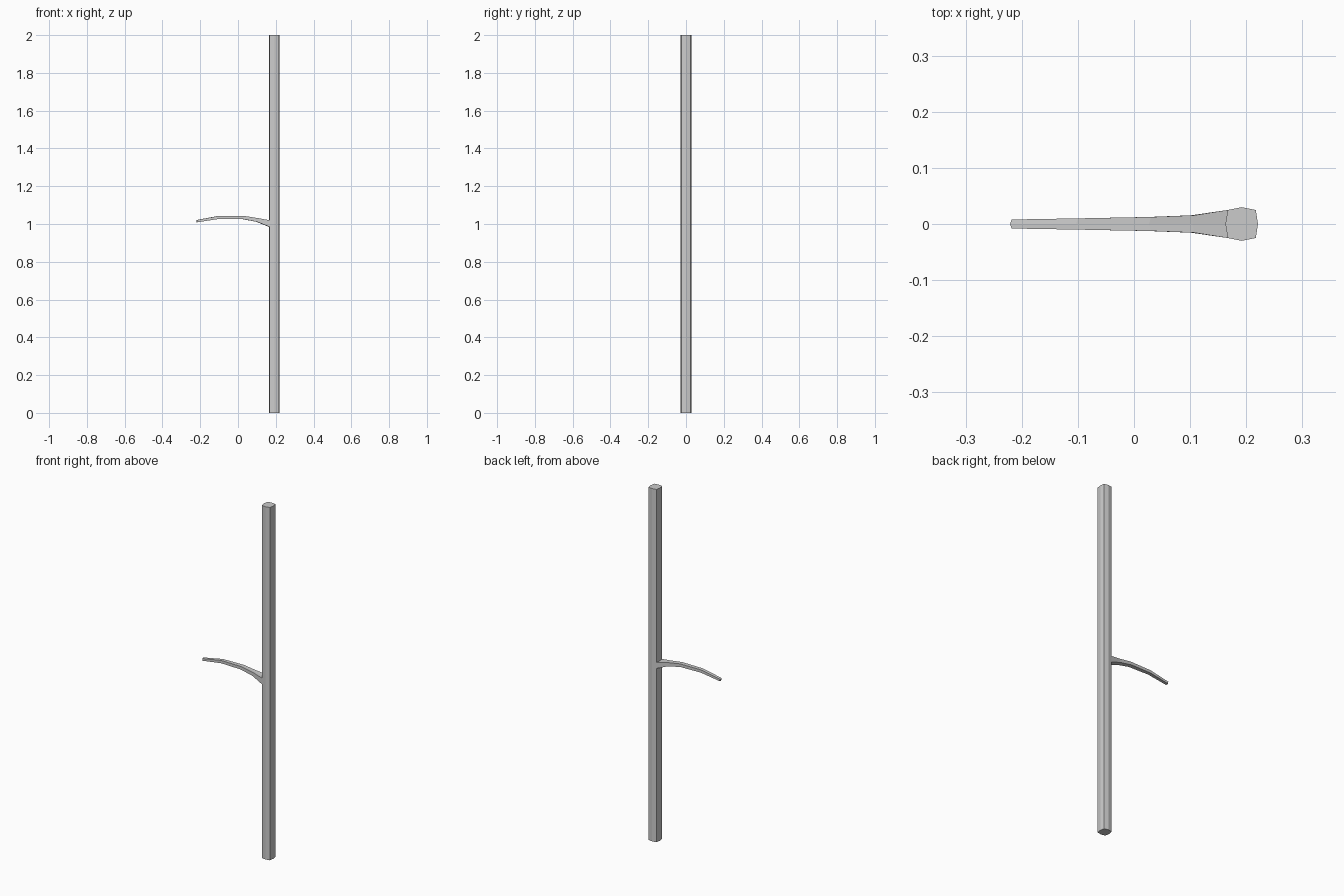
import bpy, bmesh

if "Cube" in bpy.data.objects:
    bpy.data.objects.remove(bpy.data.objects["Cube"])


def loft(name, rings, cap_start=True):
    """Skin a list of equal-sized vertex rings and cap the ends."""
    bm = bmesh.new()
    loops = [[bm.verts.new(p) for p in ring] for ring in rings]
    n = len(loops[0])
    for a, b in zip(loops, loops[1:]):
        for i in range(n):
            j = (i + 1) % n
            bm.faces.new((a[i], a[j], b[j], b[i]))
    if cap_start:
        bm.faces.new(loops[0])
    bm.faces.new(loops[-1])
    bmesh.ops.recalc_face_normals(bm, faces=bm.faces)
    mesh = bpy.data.meshes.new(name)
    bm.to_mesh(mesh)
    bm.free()
    obj = bpy.data.objects.new(name, mesh)
    bpy.context.collection.objects.link(obj)
    return obj


# Upright pole: eight-sided, squarish section
cx, r, c = 0.192, 0.029, 0.025
section = [(r, 0), (c, c), (0, r + 0.001), (-c, c),
           (-r, 0), (-c, -c), (0, -r - 0.001), (c, -c)]
loft("pole", [[(cx + x, y, z) for x, y in section] for z in (0, 2)])

# Curved side arm: (top x, top z, bottom x, bottom z, half width, nose)
stations = [
    (0.167, 1.020, 0.167, 0.985, 0.0250, 0.004),
    (0.107, 1.031, 0.102, 1.011, 0.0155, 0.003),
    (0.030, 1.043, 0.026, 1.026, 0.0125, 0.003),
    (-0.100, 1.043, -0.100, 1.027, 0.0100, 0.003),
    (-0.218, 1.021, -0.216, 1.009, 0.0080, 0.003),
]
rings = []
for tx, tz, bx, bz, w, nose in stations:
    rings.append([(tx, -w, tz), (tx - nose, 0, tz), (tx, w, tz),
                  (bx, w, bz), (bx - nose, 0, bz), (bx, -w, bz)])
loft("arm", rings, cap_start=False)
